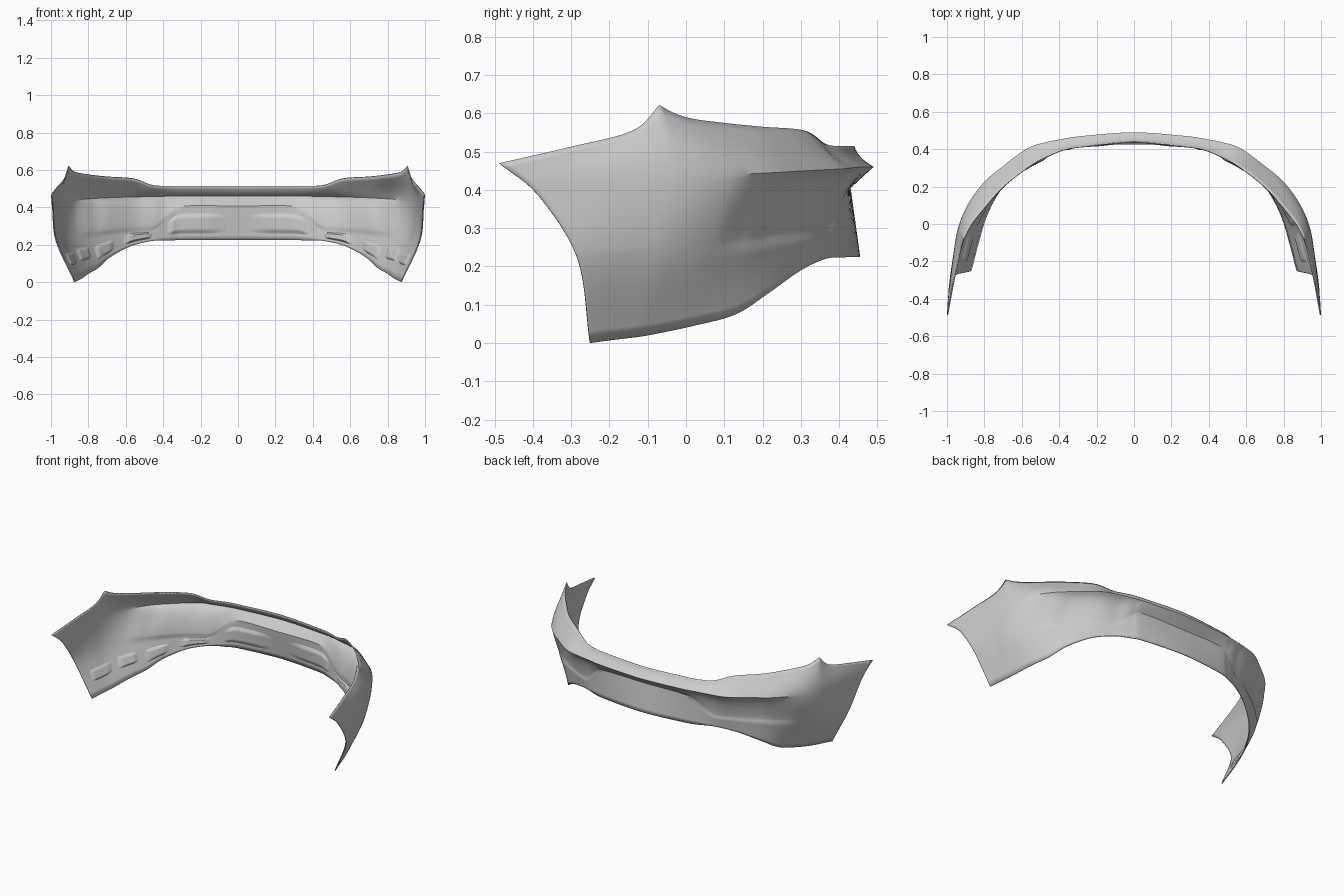
import bpy, math
from mathutils import Vector as V

if "Cube" in bpy.data.objects:
    bpy.data.objects.remove(bpy.data.objects["Cube"])

# Guide curves of one half, from the centre to the wheel-arch edge
TOP = [(0, .44, .515), (.28, .415, .515), (.37, .40, .515), (.46, .365, .52), (.56, .31, .555),
       (.70, .20, .565), (.79, .10, .575), (.87, 0, .59), (.908, -.07, .622), (.93, -.14, .555),
       (.965, -.30, .513), (1, -.487, .47)]
RIDGE = [(0, .49, .46), (.28, .47, .46), (.38, .455, .46), (.47, .437, .458), (.57, .405, .455),
         (.70, .31, .45), (.80, .225, .445), (.885, .11, .44), (.94, -.02, .44), (.966, -.17, .435),
         (.98, -.28, .415), (.993, -.385, .385)]
LIP = [(0, .43, .405), (.28, .425, .405), (.36, .41, .37), (.45, .375, .285), (.56, .325, .275),
       (.70, .23, .262), (.79, .155, .25), (.87, .06, .245), (.92, -.04, .24), (.945, -.14, .235),
       (.963, -.215, .23), (.975, -.283, .22)]
BOTTOM = [(0, .455, .225), (.28, .43, .225), (.37, .405, .223), (.46, .365, .22), (.58, .30, .19),
          (.69, .215, .13), (.75, .13, .075), (.80, .02, .045), (.835, -.10, .02), (.855, -.175, .01),
          (.865, -.215, .005), (.875, -.25, 0)]
RECESS = [0, 0, .3, 1, 1, 1, .6, 0, 0, 0, 0, 0]
LAST = len(TOP) - 1
PEAK = 8


def spline(p0, p1, p2, p3, t):
    return .5 * (2 * p1 + (p2 - p0) * t + (2 * p0 - 5 * p1 + 4 * p2 - p3) * t * t
                 + (3 * p1 - p0 - 3 * p2 + p3) * t ** 3)


def curve(pts, u):
    i = min(int(u), LAST - 1)
    p1, p2 = V(pts[i]), V(pts[i + 1])
    p0 = V((-pts[1][0], pts[1][1], pts[1][2])) if i == 0 else V(pts[i - 1])
    p3 = V(pts[i + 2]) if i + 2 <= LAST else p2 * 2 - p1
    if pts is TOP and i == PEAK:          # keep the upper tip pointed
        p0 = p1 * 2 - p2 + V((0, 0, .02))
    if pts is TOP and i == PEAK - 1:
        p3 = p2 * 2 - p1 + V((0, 0, .02))
    return spline(p0, p1, p2, p3, u - i)


def outward(u):
    d = curve(RIDGE, min(u + .02, LAST)) - curve(RIDGE, max(u - .02, 0))
    return V((-d.y, d.x, 0)).normalized()


def blend(vals, u):
    i = min(int(u), LAST - 1)
    t = u - i
    t = t * t * (3 - 2 * t)
    return vals[i] * (1 - t) + vals[i + 1] * t


def vertical(u, seg, t):
    """Point on the vertical section: creased at the middle, rounded on the wings."""
    p = [curve(c, u) for c in (TOP, RIDGE, LIP, BOTTOM)]
    p = [p[0] * 2 - p[1]] + p + [p[3] * 2 - p[2]]
    wing = max(0, min(1, (u - 4.5) / 3))
    return p[seg + 1].lerp(p[seg + 2], t).lerp(spline(*p[seg:seg + 4], t), wing)


def section(u):
    n, w = outward(u), blend(RECESS, u)
    hollow = -.04 * max(0, min(1, 4.5 - u))
    rows = [vertical(u, 0, k / 6) + n * hollow * (k / 6) * (1 - k / 6) for k in range(7)]
    # light recess: shallow hollow between ridge and lower lip
    for k, d in ((.06, .012), (.14, .022), (.3, .026), (.5, .024), (.7, .018), (.86, .012), (.95, .007)):
        rows.append(vertical(u, 1, k) - n * d * w)
    return rows + [vertical(u, 2, k / 7) for k in range(8)]


def sheet(name, rows, thickness):
    m = len(rows[0])
    faces = [(i * m + j, (i + 1) * m + j, (i + 1) * m + j + 1, i * m + j + 1)
             for i in range(len(rows) - 1) for j in range(m - 1)]
    me = bpy.data.meshes.new(name)
    me.from_pydata([p for r in rows for p in r], [], faces)
    ob = bpy.data.objects.new(name, me)
    bpy.context.collection.objects.link(ob)
    mir = ob.modifiers.new("mirror", 'MIRROR')
    mir.merge_threshold = .0005
    if thickness:
        sol = ob.modifiers.new("thickness", 'SOLIDIFY')
        sol.thickness, sol.offset = thickness, -1
    bpy.ops.object.select_all(action='DESELECT')
    bpy.context.view_layer.objects.active = ob
    ob.select_set(True)
    bpy.ops.object.shade_smooth_by_angle(angle=math.radians(35))


# Bumper shell
N = 8
sheet("bumper_shell", [section(i / N) for i in range(LAST * N + 1)], .006)


# Raised pads on the inner side of the lower panel
def pad(name, u0, u1, v0, v1, height):
    edge = [k / 14 for k in range(15)]
    smooth = lambda x: x * x * (3 - 2 * x)
    rise = lambda k: smooth(min(1, min(k, 1 - k) / .22))
    rows = []
    for a in edge:
        u = u0 + (u1 - u0) * a
        rows.append([vertical(u, 2, v0 + (v1 - v0) * b)
                     - outward(u) * (.005 + height * rise(a) * rise(b)) for b in edge])
    sheet(name, rows, 0)


pad("centre_pad", .15, 2.2, .2, .82, .012)
pad("side_pad", 3.0, 4.4, .15, .75, .01)
pad("corner_pad", 4.7, 6.0, .3, .8, .01)
pad("wing_pad", 6.3, 7.5, .3, .65, .01)
pad("tip_pad", 7.7, 10, .35, .65, .01)
